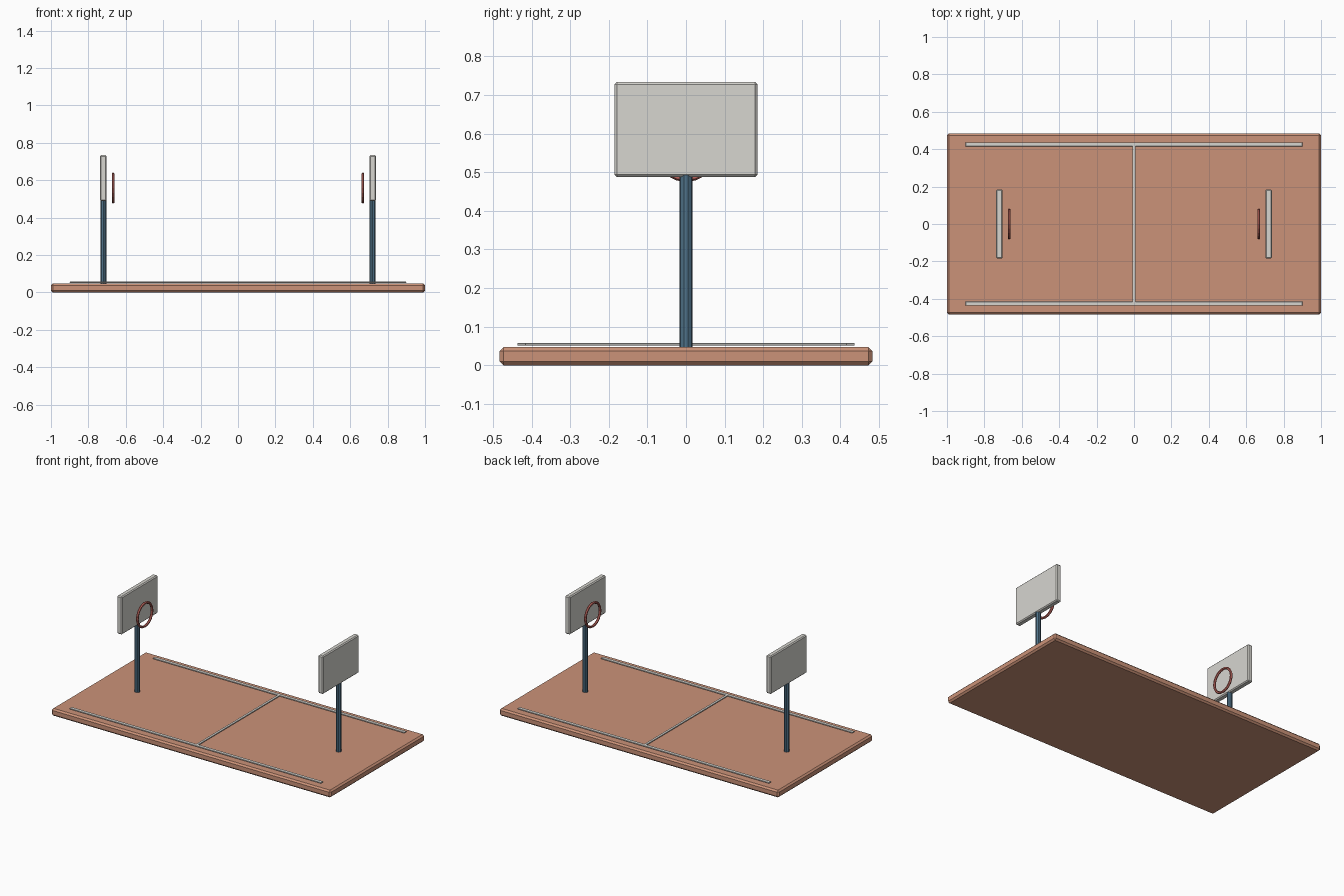
import bpy
from math import pi

if "Cube" in bpy.data.objects:
    bpy.data.objects.remove(bpy.data.objects["Cube"])


def material(name, rgb):
    m = bpy.data.materials.new(name)
    m.diffuse_color = (*rgb, 1)
    m.use_nodes = True
    m.node_tree.nodes["Principled BSDF"].inputs["Base Color"].default_value = m.diffuse_color
    return m


CLAY = material("clay", (0.60, 0.29, 0.19))
WHITE = material("off_white", (0.68, 0.67, 0.63))
BLUE = material("steel_blue", (0.08, 0.17, 0.25))
RED = material("rim_red", (0.50, 0.13, 0.11))


def box(name, centre, size, mat, bevel):
    bpy.ops.mesh.primitive_cube_add(size=1, location=centre)
    ob = bpy.context.object
    ob.name = name
    ob.scale = size
    bpy.ops.object.transform_apply(location=False, rotation=False, scale=True)
    ob.data.materials.append(mat)
    mod = ob.modifiers.new("bevel", 'BEVEL')
    mod.width = bevel
    mod.segments = 1
    return ob


# Court slab
box("court", (0, 0, 0.0235), (2, 0.966, 0.047), CLAY, 0.01)

# Painted lines, slightly raised above the slab
box("centre_line", (0, 0, 0.0545), (0.016, 0.86, 0.006), WHITE, 0.001)
for side, label in ((-1, "front"), (1, "back")):
    box(label + "_side_line", (0, side * 0.426, 0.0545), (1.8, 0.022, 0.006), WHITE, 0.001)

# Hoops at both ends: post, backboard and upright rim
for side, label in ((-1, "left"), (1, "right")):
    x = side * 0.72
    bpy.ops.mesh.primitive_cylinder_add(vertices=10, radius=0.017, depth=0.45,
                                        location=(x, 0, 0.27))
    post = bpy.context.object
    post.name = label + "_post"
    post.data.materials.append(BLUE)

    box(label + "_backboard", (x, 0, 0.611), (0.035, 0.37, 0.246), WHITE, 0.006)

    bpy.ops.mesh.primitive_torus_add(major_segments=20, minor_segments=6,
                                     major_radius=0.075, minor_radius=0.008,
                                     location=(side * 0.668, 0, 0.558),
                                     rotation=(0, pi / 2, 0))
    rim = bpy.context.object
    rim.name = label + "_rim"
    rim.data.materials.append(RED)
